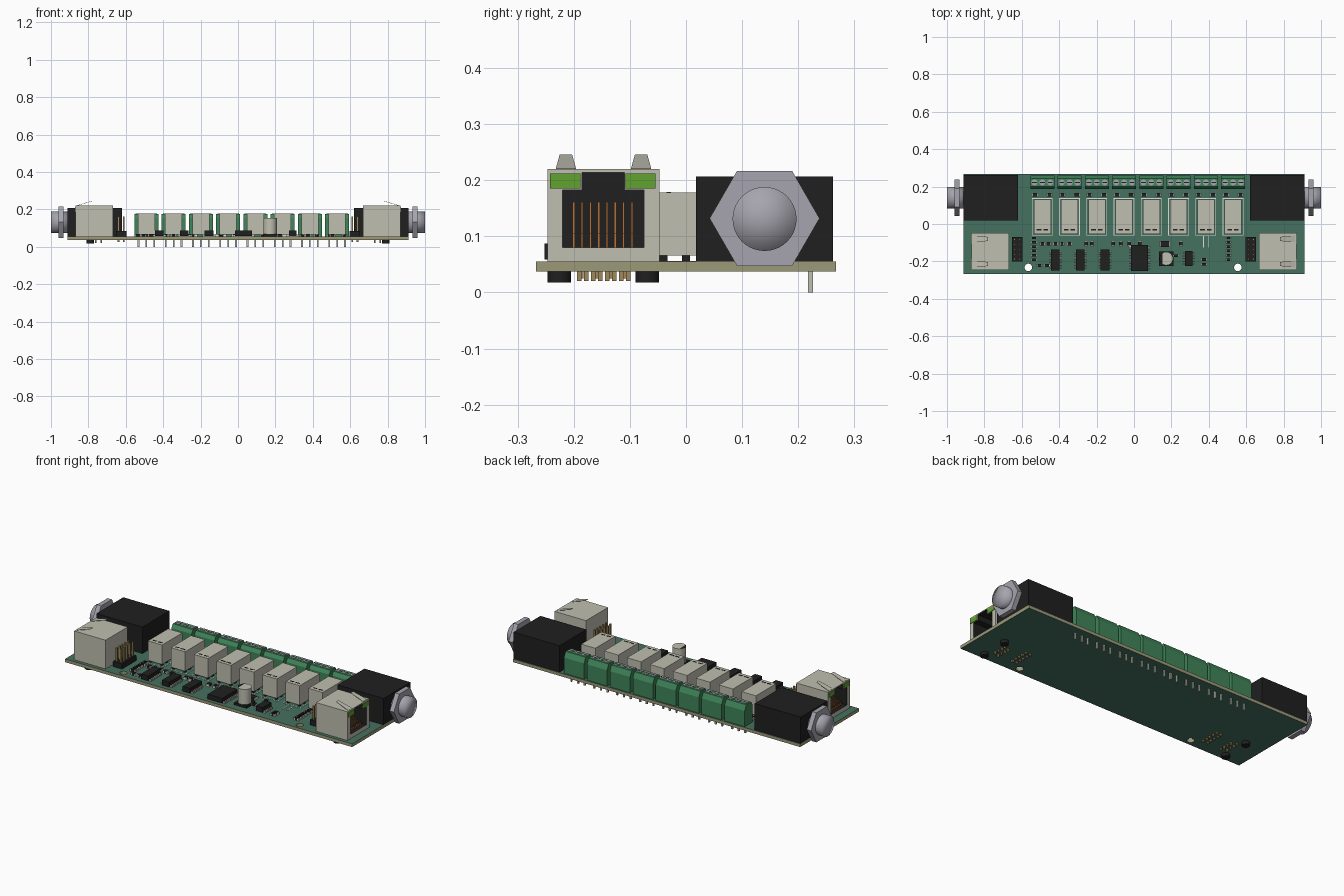
import bpy, bmesh, math
from mathutils import Matrix, Vector

if "Cube" in bpy.data.objects:
    bpy.data.objects.remove(bpy.data.objects["Cube"])


def material(name, r, g, b):
    m = bpy.data.materials.new(name)
    m.use_nodes = True
    m.diffuse_color = (r, g, b, 1)
    m.node_tree.nodes["Principled BSDF"].inputs["Base Color"].default_value = (r, g, b, 1)
    return m


GREEN = material("board green", .06, .165, .115)
EDGE = material("board edge olive", .33, .32, .19)
BLACK = material("black plastic", .014, .014, .014)
BEIGE = material("warm grey", .53, .52, .44)
TERMINAL = material("terminal green", .05, .23, .1)
LED = material("lamp green", .12, .36, .03)
COPPER = material("copper", .42, .15, .035)
STEEL = material("steel", .38, .37, .42)
GOLD = material("gold pin", .35, .25, .11)
WHITE = material("print white", .75, .75, .72)


def finish(name, bm, *mats):
    bmesh.ops.recalc_face_normals(bm, faces=bm.faces)
    me = bpy.data.meshes.new(name)
    bm.to_mesh(me)
    bm.free()
    for m in mats:
        me.materials.append(m)
    ob = bpy.data.objects.new(name, me)
    bpy.context.collection.objects.link(ob)
    return ob


def boxes(name, items, mat):
    """Each item is a pair of ranges in x, y and z."""
    bm = bmesh.new()
    for ranges in items:
        mid = Vector([(a + b) / 2 for a, b in ranges])
        size = [abs(b - a) for a, b in ranges]
        bmesh.ops.create_cube(bm, size=1, matrix=Matrix.Translation(mid) @ Matrix.Diagonal((*size, 1)))
    return finish(name, bm, mat)


def around(x, y, w, d, z0, z1):
    return ((x - w / 2, x + w / 2), (y - d / 2, y + d / 2), (z0, z1))


def cylinders(name, items, mat, axis="Z", sides=24):
    """Each item is centre, radius and length."""
    bm = bmesh.new()
    turn = Matrix.Rotation(math.pi / 2, 4, "Y") if axis == "X" else Matrix()
    for pos, r, length in items:
        bmesh.ops.create_cone(bm, cap_ends=True, cap_tris=sides > 6, segments=sides, radius1=r,
                              radius2=r, depth=length, matrix=Matrix.Translation(pos) @ turn)
    ob = finish(name, bm, mat)
    if sides > 6:
        for p in ob.data.polygons:
            p.use_smooth = abs(p.normal.z) < .5 or axis == "X"
    return ob


def cut(ob, cutter):
    mod = ob.modifiers.new("cut", "BOOLEAN")
    mod.operation, mod.object, mod.solver = "DIFFERENCE", cutter, "EXACT"
    deps = bpy.context.evaluated_depsgraph_get()
    me = bpy.data.meshes.new_from_object(ob.evaluated_get(deps))
    ob.modifiers.clear()
    ob.data = me
    bpy.data.objects.remove(cutter)


TOP, BOTTOM = .055, .037

# Circuit board with two mounting holes and bare edges
board = boxes("circuit_board", [((-.912, .912), (-.267, .267), (BOTTOM, TOP))], GREEN)
board.data.materials.append(EDGE)
cut(board, cylinders("hole_cutter", [((x, -.232, .045), .02, .1) for x in (-.565, .555)], GREEN))
for p in board.data.polygons:
    p.material_index = int(abs(p.normal.z) < .5)
    p.use_smooth = False

# Parts that mirror left and right
for side, s in (("left", 1), ("right", -1)):
    # Power jack, thread and nut
    boxes(side + "_jack", [((s * .62, s * .912), (.018, .262), (TOP, .207))], BLACK)
    cylinders(side + "_jack_barrel", [((s * .955, .14, .131), .057, .09)], STEEL, "X", 40)
    cylinders(side + "_jack_nut", [((s * .947, .14, .132), .098, .027)], STEEL, "X", 6)

    # Network socket shell with a stepped opening
    shell = boxes(side + "_socket", [((s * .668, s * .868), (-.247, -.047), (TOP, .22))], BEIGE)
    shell.data.materials.append(BLACK)
    cut(shell, boxes("opening_cutter", [((s * .73, s * .9), (-.22, -.075), (.08, .183))], BEIGE))
    cut(shell, boxes("latch_cutter", [((s * .73, s * .9), (-.185, -.11), (.17, .214))], BEIGE))
    for p in shell.data.polygons:
        c = p.center
        inside = -.24 < c.y < -.055 and .07 < c.z < .217 and .7 < abs(c.x) < .866
        p.material_index = int(inside)
    boxes(side + "_socket_lamps", [((s * .86, s * .871), (y, y + .054), (.185, .212))
                                   for y in (-.242, -.108)], LED)
    # Socket contacts: sloping springs and upright feet
    bm = bmesh.new()
    for i in range(8):
        y = -.2 + i * .0148
        for start, end in (((.845, .083), (.75, .16)), ((.848, .08), (.842, .105))):
            mid = Vector((s * (start[0] + end[0]) / 2, y, (start[1] + end[1]) / 2))
            run, rise = s * (end[0] - start[0]), end[1] - start[1]
            mat = (Matrix.Translation(mid) @ Matrix.Rotation(-math.atan2(rise, run), 4, "Y")
                   @ Matrix.Diagonal((math.hypot(run, rise), .004, .004, 1)))
            bmesh.ops.create_cube(bm, size=1, matrix=mat)
    finish(side + "_socket_contacts", bm, COPPER)
    # Raised shield springs
    bm = bmesh.new()
    for y in (-.214, -.08):
        low = [bm.verts.new((s * x, y + w, z)) for x, w, z in
               ((.862, -.018, .219), (.862, .018, .219), (.78, .011, .244), (.78, -.011, .244))]
        face = bm.faces.new(low)
        ext = bmesh.ops.extrude_face_region(bm, geom=[face])
        for v in ext["geom"]:
            if isinstance(v, bmesh.types.BMVert):
                v.co.z += .002
    finish(side + "_socket_springs", bm, BEIGE)
    # Socket pegs and soldered pins below the board
    cylinders(side + "_socket_pegs", [((s * .79, y, .028), .021, .02) for y in (-.226, -.069)], BLACK)
    boxes(side + "_socket_pins", [around(s * (.73 + .03 * (i % 2)), -.19 + i * .0125, .008, .008, .02, TOP)
                                  for i in range(8)], GOLD)

    # Two by five pin header
    hx = s * .625
    boxes(side + "_header_base", [around(hx, -.135, .056, .13, TOP, .085)], BLACK)
    boxes(side + "_header_pins", [around(hx + dx, -.135 + k * .026, .009, .009, .025, .163)
                                  for dx in (-.014, .014) for k in range(-2, 3)], GOLD)

# Eight relay channels, each with a three way terminal
relays, feet, marks, terminals, pins, screws, slots, prints = ([] for _ in range(8))
chips, pads = [], []


def chip(x, y, w, d, upright=False):
    chips.append(around(x, y, w, d, TOP, .069))
    for e in (-.5, .5):
        pads.append(around(x, y + e * d, w, .01, TOP, .067) if upright
                    else around(x + e * w, y, .01, d, TOP, .067))


for i in range(8):
    x = -.49 + i * .1457
    relays.append(around(x, .0385, .09, .183, .066, .178))
    for dx in (-.035, .035):
        feet += [around(x + dx, y, .01, .014, TOP, .068) for y in (-.04, 0, .08, .115)]
        chip(x + dx * 1.1, .157, .022, .018)
        marks.append(around(x + dx * .5, -.031, .025, .008, .178, .179))
        prints.append(around(x + dx * 1.53, .0385, .004, .2, TOP, .0565))
    prints += [around(x, y, .107, .004, TOP, .0565) for y in (-.06, .137)]
    terminals.append(x)
    for dx in (-.042, 0, .042):
        pins.append(around(x + dx, .222, .009, .009, 0, TOP))
        screws.append(((x + dx, .222, .175), .016, .006))
        slots.append(around(x + dx, .222, .026, .004, .176, .1788))

boxes("relays", relays, BEIGE)
boxes("relay_feet", feet, BLACK)
boxes("relay_marks", marks, BLACK)
boxes("terminal_pins", pins, BEIGE)
cylinders("terminal_screws", screws, STEEL, sides=16)
boxes("terminal_screw_slots", slots, BLACK)

# Terminal housings from one side profile
bm = bmesh.new()
profile = ((.259, TOP), (.259, .145), (.244, .175), (.2, .175), (.187, .155), (.187, TOP))
for x in terminals:
    face = bm.faces.new([bm.verts.new((x - .064, y, z)) for y, z in profile])
    ext = bmesh.ops.extrude_face_region(bm, geom=[face])
    for v in ext["geom"]:
        if isinstance(v, bmesh.types.BMVert):
            v.co.x += .128
finish("terminal_housings", bm, TERMINAL)

# Integrated circuits with rows of legs
bodies, legs = [], []
for x, y, w, d in ((-.42, -.192, .046, .112), (-.287, -.192, .046, .112), (-.155, -.192, .046, .112),
                   (.03, -.182, .092, .14), (.293, -.185, .042, .08)):
    bodies.append(around(x, y, w, d, .059, .087))
    n = int(d / .0145)
    legs += [around(x, y + (k - (n - 1) / 2) * .0145, w + .024, .006, TOP, .066) for k in range(n)]
boxes("integrated_circuits", bodies, BLACK)
boxes("circuit_legs", legs, BEIGE)

# Upright capacitor on its base, with a dark polarity segment
boxes("capacitor_base", [around(.172, -.185, .078, .078, TOP, .068)], BLACK)
cylinders("capacitor_can", [((.172, -.185, .11), .036, .09)], BEIGE, sides=32)
bm = bmesh.new()
arc = [math.radians(a) for a in range(125, 236, 10)]
bm.faces.new([bm.verts.new((.172 + .0355 * math.cos(a), -.185 + .0355 * math.sin(a), .1555)) for a in arc])
finish("capacitor_mark", bm, BLACK)

# Small surface parts
for k in range(6):
    for x in (-.535, .505):
        chip(x, -.075 - k * .023, .022, .013)
for x in (-.49, -.455, -.42, -.385, -.345, -.255, -.225, -.11, -.07, -.025, .03, .25):
    chip(x, -.105, .018, .02, x > -.3)
for x, y in ((-.505, -.222), (-.465, -.222), (.225, -.17), (.375, -.19), (.375, -.215)):
    chip(x, y, .022, .015)
chip(.165, -.107, .045, .032)
boxes("surface_parts", chips, BLACK)
boxes("surface_part_pads", pads, WHITE)
prints += [around(.385 + dx, -.095, .004, .06, TOP, .0565) for dx in (-.014, .014)]
boxes("printed_outlines", prints, WHITE)
